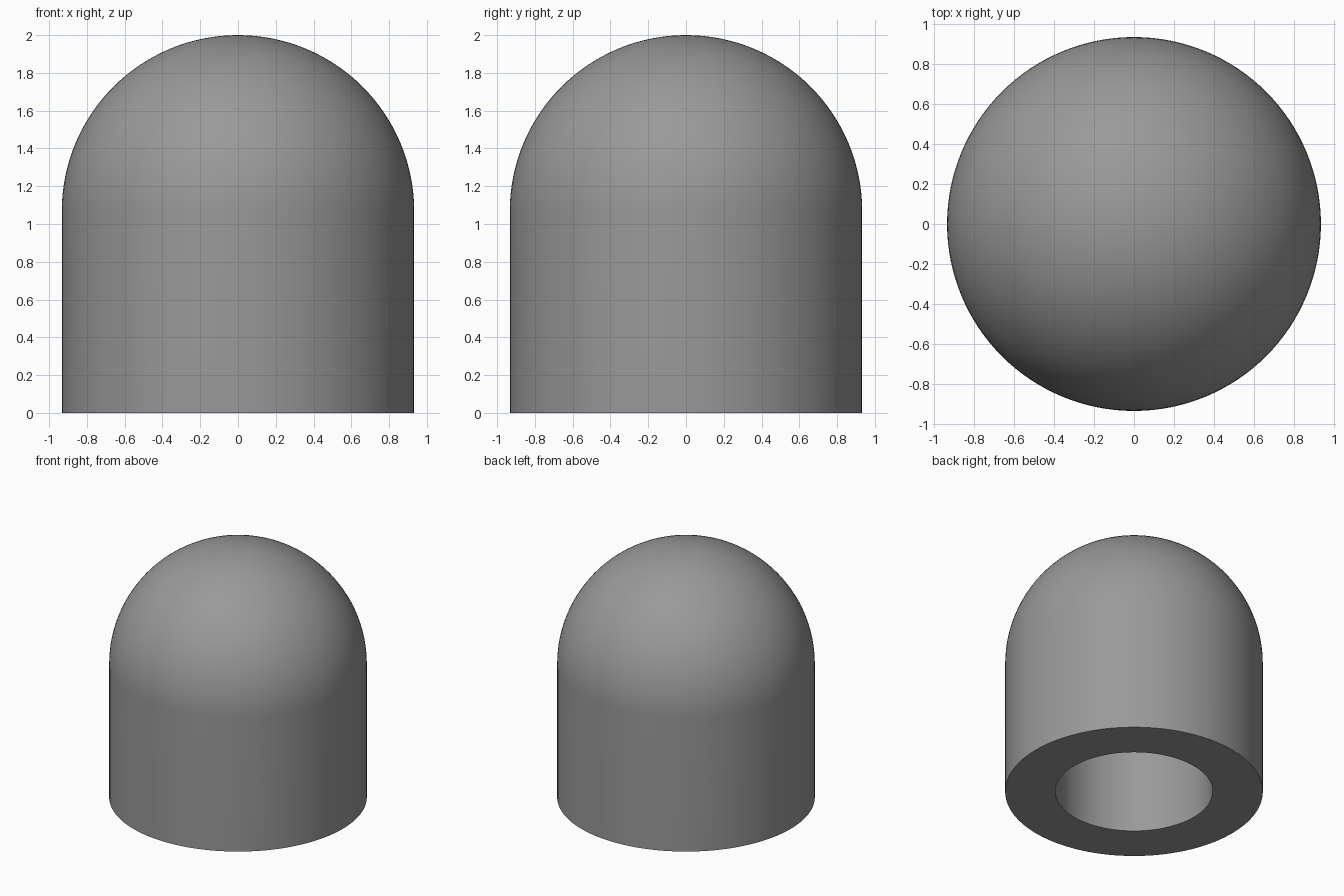
import bpy, bmesh
from math import sin, cos, pi

if "Cube" in bpy.data.objects:
    bpy.data.objects.remove(bpy.data.objects["Cube"])

R, BORE, HEIGHT = 0.933, 0.57, 2.0
SHOULDER = HEIGHT - R      # where the dome starts
BORE_DEPTH = 1.07
SEGMENTS, DOME_STEPS = 128, 32

# Half profile: bore ceiling, bore wall, base ring, outer wall, dome
profile = [(0, BORE_DEPTH), (BORE, BORE_DEPTH), (BORE, 0), (R, 0)]
for i in range(DOME_STEPS):
    a = i / DOME_STEPS * pi / 2
    profile.append((R * cos(a), SHOULDER + R * sin(a)))
profile.append((0, HEIGHT))

# Revolve the profile about z
bm = bmesh.new()
verts = [bm.verts.new((x, 0, z)) for x, z in profile]
edges = [bm.edges.new(pair) for pair in zip(verts, verts[1:])]
bmesh.ops.spin(bm, geom=verts + edges, cent=(0, 0, 0), axis=(0, 0, 1),
               angle=2 * pi, steps=SEGMENTS, use_merge=False)
bmesh.ops.remove_doubles(bm, verts=bm.verts, dist=1e-4)
bmesh.ops.recalc_face_normals(bm, faces=bm.faces)

mesh = bpy.data.meshes.new("domed_cap")
bm.to_mesh(mesh)
bm.free()
cap = bpy.data.objects.new("domed_cap", mesh)
bpy.context.collection.objects.link(cap)

# Dark grey finish
dark = bpy.data.materials.new("dark_grey")
dark.diffuse_color = (0.32, 0.32, 0.32, 1)
dark.use_nodes = True
dark.node_tree.nodes["Principled BSDF"].inputs["Base Color"].default_value = dark.diffuse_color
mesh.materials.append(dark)

# Smooth the curved walls, keep the base and bore rims sharp
bpy.context.view_layer.objects.active = cap
cap.select_set(True)
bpy.ops.object.shade_smooth_by_angle(angle=pi / 6)
